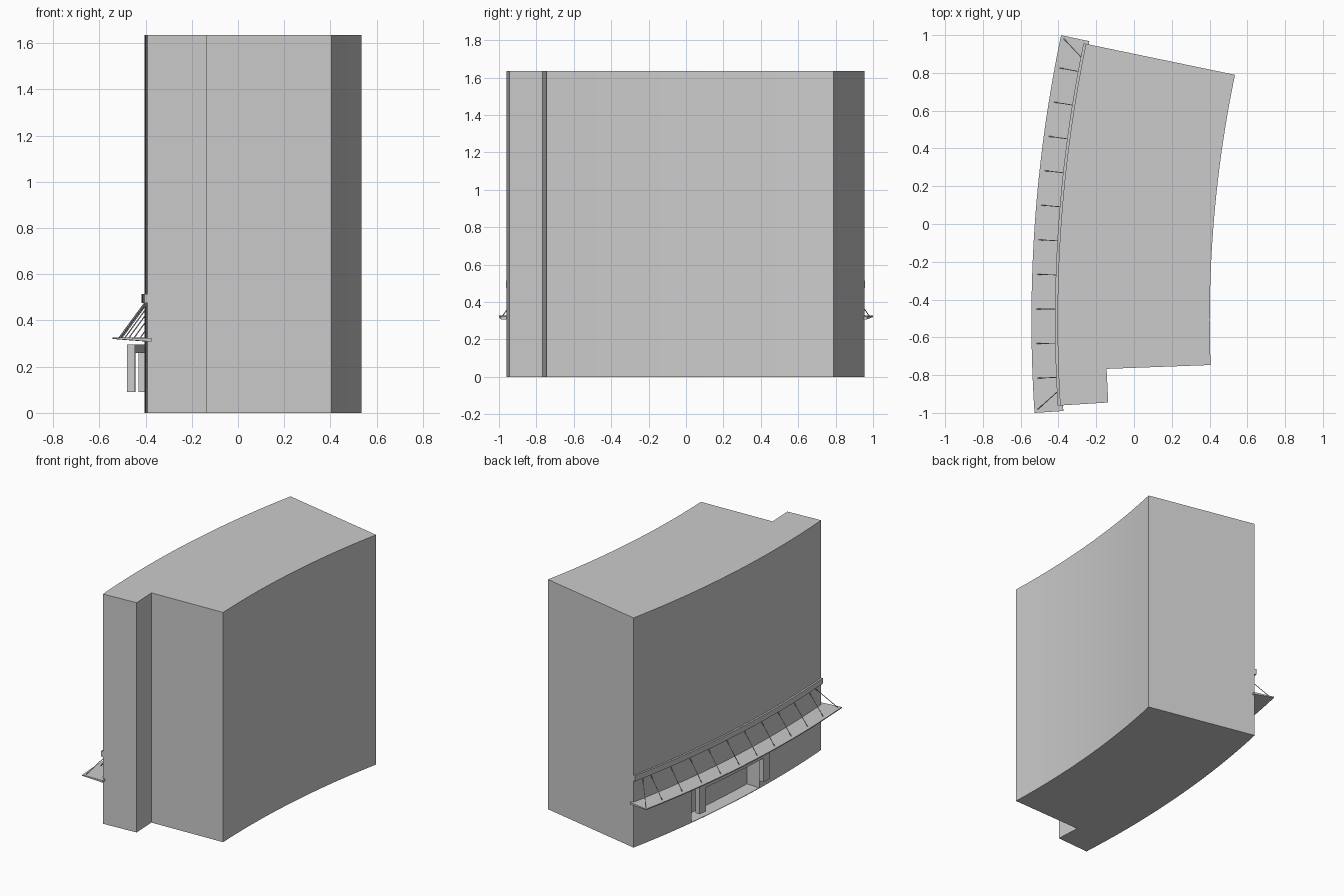
import bpy, bmesh
from math import sin, cos, radians
from mathutils import Vector

if "Cube" in bpy.data.objects:
    bpy.data.objects.remove(bpy.data.objects["Cube"])

# All parts follow one large arc around this centre
CX, CY = 6.795, -0.51
R_OUT, R_IN = 7.2, 6.394
A0, A1 = -3.59, 11.73


def polar(r, a, z=0.0):
    a = radians(a)
    return Vector((CX - r * cos(a), CY + r * sin(a), z))


def arc(r, a0, a1, n=32):
    return [polar(r, a0 + (a1 - a0) * i / n) for i in range(n + 1)]


def finish(name, bm, smooth=False):
    bmesh.ops.recalc_face_normals(bm, faces=bm.faces[:])
    me = bpy.data.meshes.new(name)
    bm.to_mesh(me)
    bm.free()
    ob = bpy.data.objects.new(name, me)
    bpy.context.collection.objects.link(ob)
    if smooth:
        bpy.context.view_layer.objects.active = ob
        ob.select_set(True)
        bpy.ops.object.shade_smooth_by_angle()
        ob.select_set(False)
    return ob


def prism(name, outline, z0, z1):
    bm = bmesh.new()
    f = bm.faces.new([bm.verts.new((p.x, p.y, z0)) for p in outline])
    ext = bmesh.ops.extrude_face_region(bm, geom=[f])
    up = [g for g in ext["geom"] if isinstance(g, bmesh.types.BMVert)]
    bmesh.ops.translate(bm, verts=up, vec=(0, 0, z1 - z0))
    return finish(name, bm)


def sweep(name, profile, a0, a1, n=32):
    """Sweep a closed (radius, height) profile along the arc."""
    bm = bmesh.new()
    rings = [[bm.verts.new(polar(r, a0 + (a1 - a0) * i / n, z)) for r, z in profile]
             for i in range(n + 1)]
    m = len(profile)
    for p, q in zip(rings, rings[1:]):
        for k in range(m):
            bm.faces.new((p[k], p[(k + 1) % m], q[(k + 1) % m], q[k]))
    bm.faces.new(rings[0])
    bm.faces.new(rings[-1])
    return finish(name, bm, True)


def rect(r0, r1, z0, z1):
    return [(r0, z0), (r1, z0), (r1, z1), (r0, z1)]


def rod(name, p, q, radius=0.0025):
    bm = bmesh.new()
    d = q - p
    mat = d.to_track_quat('Z', 'Y').to_matrix().to_4x4()
    mat.translation = (p + q) / 2
    bmesh.ops.create_cone(bm, cap_ends=True, segments=6, radius1=radius,
                          radius2=radius, depth=d.length, matrix=mat)
    finish(name, bm)


# Curved building block with a notch in the front right corner
outline = (arc(R_OUT, A1, A0) + [polar(6.945, A0), polar(6.945, -2.12)]
           + arc(R_IN, -2.12, A1))
body = prism("building", outline, 0, 1.635)

# Entrance recess cut into the curved facade
P0, P1 = 2.05, 7.5
cutter = sweep("recess_cutter", rect(R_OUT - 0.1, R_OUT + 0.05, 0.004, 0.295), P0, P1)
cutter.hide_render = True
mod = body.modifiers.new("recess", 'BOOLEAN')
mod.operation = 'DIFFERENCE'
mod.solver = 'EXACT'
mod.object = cutter
bpy.context.view_layer.objects.active = body
body.select_set(True)
bpy.ops.object.modifier_apply(modifier="recess")
bpy.data.objects.remove(cutter)
bpy.ops.object.shade_smooth_by_angle()
body.select_set(False)

# Portal frame standing just in front of the recess
F0, F1 = 7.246, 7.281
sweep("portal_beam", rect(F0, F1, 0.26, 0.295), P0 + 0.5, P1 - 0.4, 16)
sweep("portal_post_right", rect(F0, F1, 0.09, 0.295), P0, P0 + 0.5, 2)
sweep("portal_post_left", rect(F0, F1, 0.09, 0.295), P1 - 0.4, P1 + 0.1, 2)

# Facade band and canopy
sweep("facade_band", rect(R_OUT - 0.005, R_OUT + 0.013, 0.475, 0.515), A0, A1)
sweep("canopy", [(7.185, 0.308), (7.338, 0.32), (7.338, 0.327), (7.185, 0.323)],
      -3.83, 11.87)

# Tie rods from the facade to the canopy edge
for i in range(10):
    a = -2.4 + i * 12.93 / 9
    rod(f"tie_rod_{i + 1}", polar(7.2, a, 0.475), polar(7.31, a, 0.325))
for side, inner, outer in (("left", 11.08, 11.75), ("right", -2.94, -3.69)):
    rod(f"corner_rod_{side}", polar(7.2, inner, 0.475), polar(7.32, outer, 0.325))
